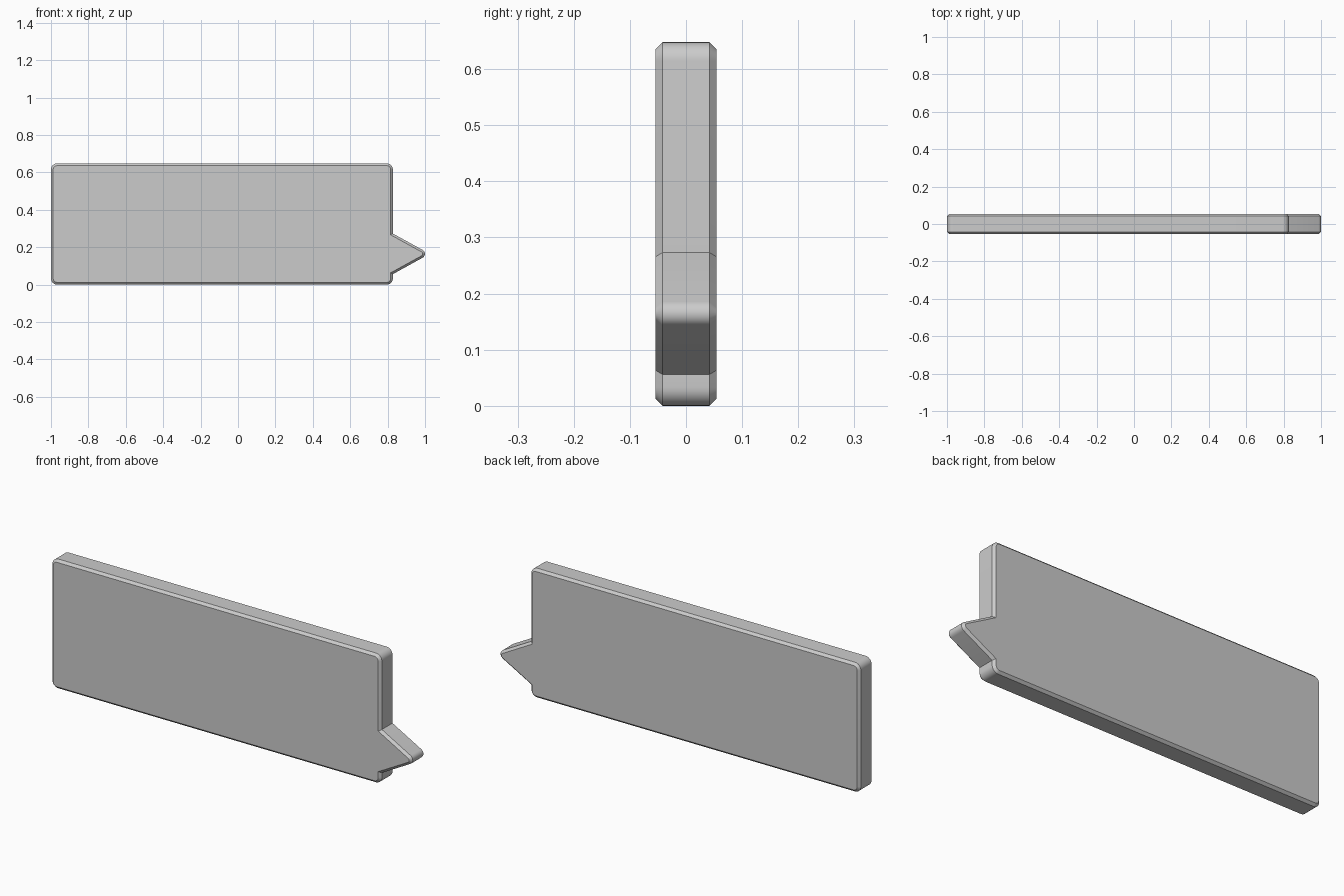
import bpy, bmesh, math
from mathutils import Vector

if "Cube" in bpy.data.objects:
    bpy.data.objects.remove(bpy.data.objects["Cube"])

# Sharp outline in (x, z), counter-clockwise, with a corner radius for each point
OUTLINE = [(-1, 0, .033), (.828, 0, .033), (.828, .056, 0), (1.025, .1645, .024),
           (.828, .273, 0), (.828, .648, .033), (-1, .648, .033)]
HALF_DEPTH, CHAMFER, SEGMENTS = 0.054, 0.012, 8


def rounded_outline(inset):
    """Outline moved inward by inset, with its convex corners rounded."""
    points = []
    n = len(OUTLINE)
    for i, (x, z, radius) in enumerate(OUTLINE):
        p = Vector((x, z))
        d1 = (p - Vector(OUTLINE[i - 1][:2])).normalized()
        d2 = (Vector(OUTLINE[(i + 1) % n][:2]) - p).normalized()
        n1, n2 = Vector((-d1.y, d1.x)), Vector((-d2.y, d2.x))
        mitre = (n1 + n2) / (1 + n1.dot(n2))
        if radius == 0:
            points.append(p + mitre * inset)
            continue
        # The arc centre stays put, so the inset only shrinks the radius
        centre = p + mitre * radius
        start = math.atan2(-n1.y, -n1.x)
        turn = math.acos(max(-1, min(1, n1.dot(n2))))
        for k in range(SEGMENTS + 1):
            a = start + turn * k / SEGMENTS
            points.append(centre + Vector((math.cos(a), math.sin(a))) * (radius - inset))
    return points


# Speech bubble slab: four outline rings, chamfered front and back
bm = bmesh.new()
rings = []
for y, inset in ((-HALF_DEPTH, CHAMFER), (-HALF_DEPTH + CHAMFER, 0),
                 (HALF_DEPTH - CHAMFER, 0), (HALF_DEPTH, CHAMFER)):
    rings.append([bm.verts.new((p.x, y, p.y)) for p in rounded_outline(inset)])
for a, b in zip(rings, rings[1:]):
    for i in range(len(a)):
        bm.faces.new((a[i - 1], a[i], b[i], b[i - 1]))
bm.faces.new(rings[0])
bm.faces.new(rings[-1][::-1])
bmesh.ops.recalc_face_normals(bm, faces=bm.faces)

mesh = bpy.data.meshes.new("speech_bubble")
bm.to_mesh(mesh)
bm.free()
bubble = bpy.data.objects.new("speech_bubble", mesh)
bpy.context.collection.objects.link(bubble)
bpy.context.view_layer.objects.active = bubble
bubble.select_set(True)
bpy.ops.object.shade_smooth_by_angle(angle=math.radians(30))
